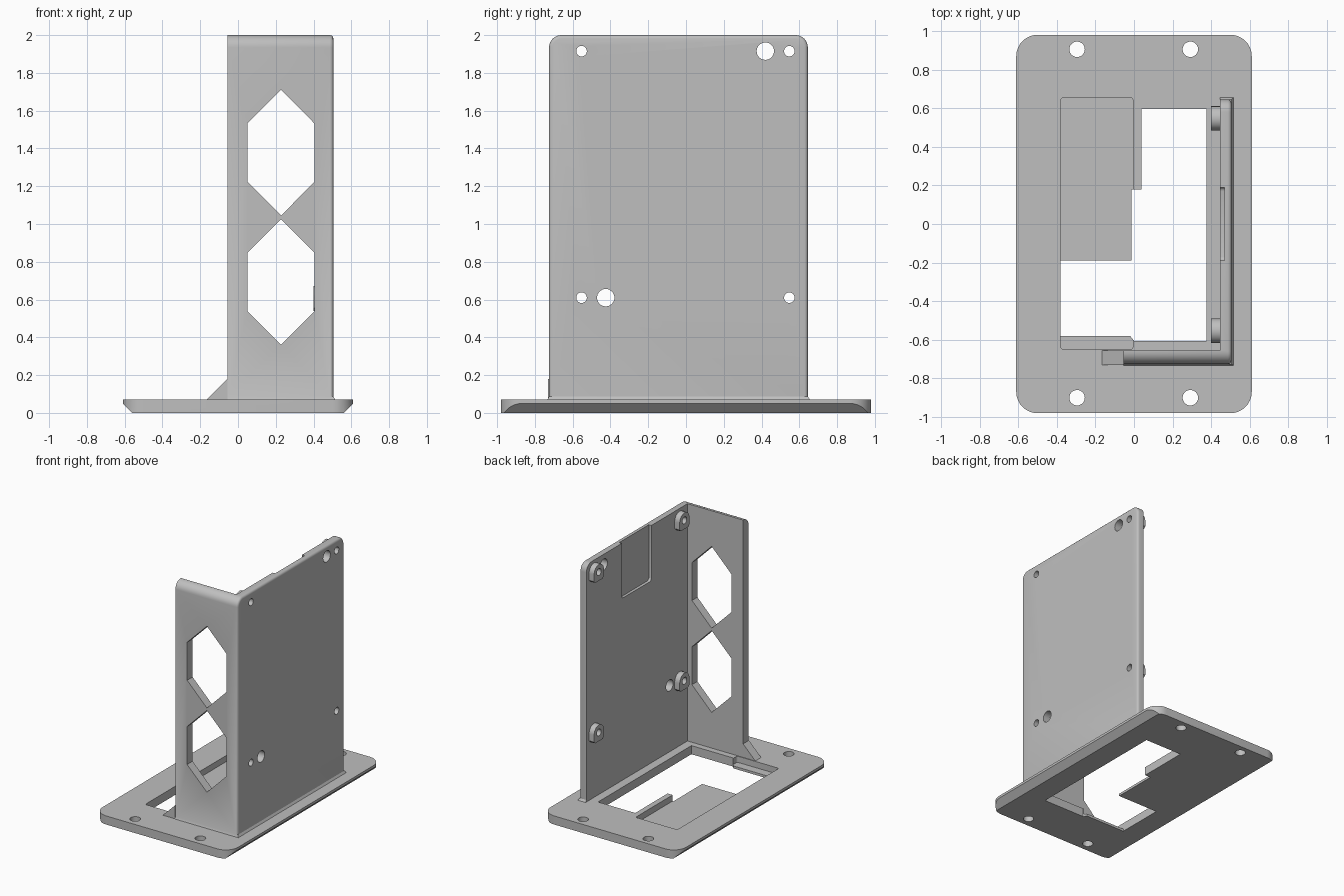
import bpy, bmesh, math
from mathutils import Vector

if "Cube" in bpy.data.objects:
    bpy.data.objects.remove(bpy.data.objects["Cube"])

grey = bpy.data.materials.new("plain grey")
grey.diffuse_color = (0.52, 0.52, 0.52, 1)
grey.use_nodes = True
grey.node_tree.nodes["Principled BSDF"].inputs["Base Color"].default_value = grey.diffuse_color

# Extrude a flat outline along one axis; outline holds the other two coordinates in order
def prism(name, outline, axis, lo, hi):
    def point(a, b, h):
        return {"x": (h, a, b), "y": (a, h, b), "z": (a, b, h)}[axis]
    bm = bmesh.new()
    face = bm.faces.new([bm.verts.new(point(a, b, lo)) for a, b in outline])
    out = bmesh.ops.extrude_face_region(bm, geom=[face])
    shift = Vector(point(0, 0, hi - lo))
    bmesh.ops.translate(bm, vec=shift, verts=[v for v in out["geom"] if isinstance(v, bmesh.types.BMVert)])
    bmesh.ops.recalc_face_normals(bm, faces=bm.faces)
    mesh = bpy.data.meshes.new(name)
    bm.to_mesh(mesh)
    bm.free()
    mesh.materials.append(grey)
    ob = bpy.data.objects.new(name, mesh)
    bpy.context.collection.objects.link(ob)
    return ob

def rect(a0, a1, b0, b1):
    return [(a0, b0), (a1, b0), (a1, b1), (a0, b1)]

def circle(a, b, r, n=32):
    return [(a + r * math.cos(2 * math.pi * i / n), b + r * math.sin(2 * math.pi * i / n)) for i in range(n)]

def rounded(a0, a1, b0, b1, r, r_low, n=8):
    pts = []
    for k, (a, b, s) in enumerate([(a1, b1, r), (a0, b1, r), (a0, b0, r_low), (a1, b0, r_low)]):
        if s == 0:
            pts.append((a, b))
            continue
        ca, cb = a + (s if a == a0 else -s), b + (s if b == b0 else -s)
        pts += [(ca + s * math.cos((k + i / n) * math.pi / 2),
                 cb + s * math.sin((k + i / n) * math.pi / 2)) for i in range(n + 1)]
    return pts

def apply_modifier(ob, mod):
    bpy.context.view_layer.objects.active = ob
    bpy.ops.object.modifier_apply(modifier=mod.name)

def combine(ob, other, operation="DIFFERENCE"):
    mod = ob.modifiers.new("combine", "BOOLEAN")
    mod.operation, mod.object, mod.solver = operation, other, "EXACT"
    apply_modifier(ob, mod)
    bpy.data.objects.remove(other)

# Base plate with rounded corners and undercut long sides
base = prism("base_plate", rounded(-0.61, 0.61, -0.98, 0.98, 0.11, 0.11), "z", 0, 0.07)
section = [(-0.56, -0.0), (0.56, -0.0), (0.61, 0.05), (0.62, 0.1), (-0.62, 0.1), (-0.61, 0.05)]
combine(base, prism("side_chamfer", section, "y", -1.2, 1.2), "INTERSECT")

# Shallow tray, stepped opening and screw holes in the base
combine(base, prism("tray", rounded(-0.38, -0.005, -0.65, 0.655, 0.015, 0.015, 3), "z", 0.02, 0.2))
opening = [(-0.38, -0.58), (-0.02, -0.58), (0.0, -0.605), (0.375, -0.605), (0.375, 0.595),
           (0.04, 0.595), (0.04, 0.18), (-0.012, 0.18), (-0.012, -0.19), (-0.38, -0.19)]
combine(base, prism("opening", opening, "z", -0.1, 0.2))
for x in (-0.295, 0.292):
    for y in (-0.9, 0.905):
        combine(base, prism("base_hole", circle(x, y, 0.04), "z", -0.1, 0.2))

# Upright bracket: rounded side profile, hollowed to leave two thin walls
bracket = prism("upright_bracket", rounded(-0.725, 0.645, 0.065, 2, 0.065, 0), "x", -0.055, 0.505)
bm = bmesh.new()
bm.from_mesh(bracket.data)
edges = [e for e in bm.edges if all(v.co.x > 0.5 for v in e.verts) and max(v.co.z for v in e.verts) > 0.1]
bmesh.ops.bevel(bm, geom=edges, offset=0.018, segments=3, affect="EDGES", profile=0.5)
bm.to_mesh(bracket.data)
bm.free()

# Flared foot where the walls meet the base
foot = prism("flared_foot", rect(-0.055, 0.52, -0.737, 0.66), "z", 0.064, 0.088)
for v in foot.data.vertices:
    if v.co.z > 0.08:
        v.co.x = min(v.co.x, 0.504)
        v.co.y = max(-0.724, min(v.co.y, 0.644))
combine(bracket, foot, "UNION")
combine(bracket, prism("hollow", rect(-0.5, 0.445, -0.655, 1.0), "z", -0.2, 2.5))

# Triangular brace at the free edge of the front wall
brace = prism("front_brace", [(-0.165, 0.07), (-0.055, 0.07), (-0.055, 0.18)], "y", -0.73, -0.655)

# Two tall hexagonal windows in the front wall
for top, bottom in ((1.71, 1.045), (1.025, 0.36)):
    window = [(0.228, top), (0.405, top - 0.178), (0.405, bottom + 0.178),
              (0.228, bottom), (0.05, bottom + 0.178), (0.05, top - 0.178)]
    combine(bracket, prism("window", window, "y", -1, -0.5))

# Pocket at the top of the side wall
combine(bracket, prism("pocket", rounded(-0.19, 0.19, 1.55, 2.2, 0, 0.02, 3), "x", 0.3, 0.468))

# Mounting bosses with arched tops, and their screw holes
for y in (-0.553, 0.547):
    for z in (0.61, 1.915):
        arch = [(y + 0.063 * math.cos(math.pi * i / 16), z + 0.063 * math.sin(math.pi * i / 16)) for i in range(17)]
        arch += [(y - 0.063, z - 0.055), (y - 0.048, z - 0.07), (y + 0.048, z - 0.07), (y + 0.063, z - 0.055)]
        boss = prism("mounting_boss", arch, "x", 0.4, 0.446)
        for part in (boss, bracket):
            combine(part, prism("screw_hole", circle(y, z, 0.028), "x", 0.2, 0.8))

# Larger cable holes beside two of the bosses, trimming the bosses where they overlap
for y, z in ((0.42, 1.915), (-0.425, 0.61)):
    combine(bracket, prism("cable_hole", circle(y, z, 0.046), "x", 0.2, 0.8))

# Smooth the rounded surfaces, keep edges crisp
for ob in bpy.context.collection.objects:
    bpy.ops.object.select_all(action="DESELECT")
    ob.select_set(True)
    bpy.context.view_layer.objects.active = ob
    bpy.ops.object.shade_smooth_by_angle(angle=math.radians(32))
